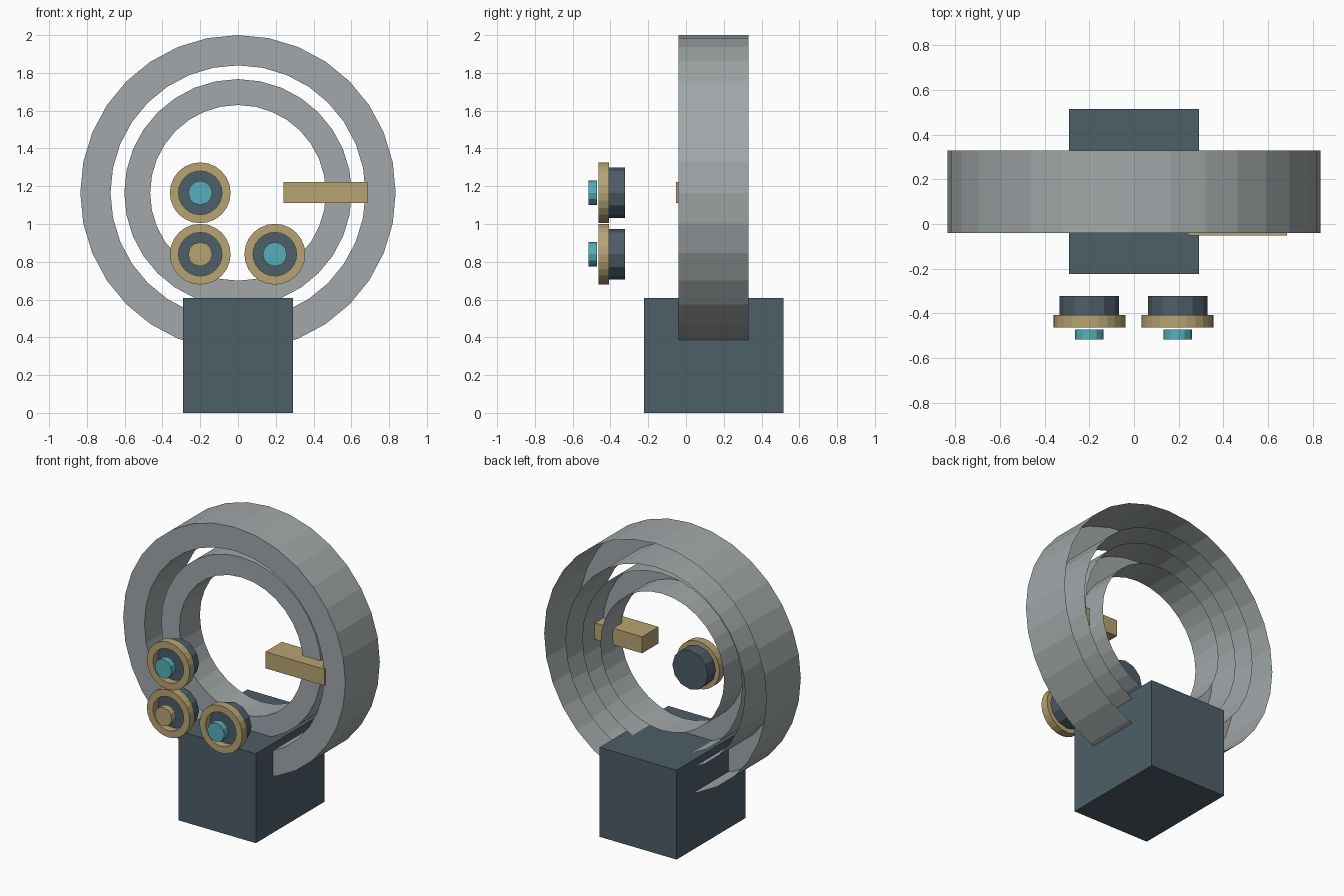
import bpy, bmesh
from math import sin, cos, pi

cube = bpy.data.objects.get("Cube")
if cube:
    bpy.data.objects.remove(cube, do_unlink=True)


def material(name, rgb):
    m = bpy.data.materials.new(name)
    m.use_nodes = True
    m.diffuse_color = (*rgb, 1)
    bsdf = next(n for n in m.node_tree.nodes if n.type == 'BSDF_PRINCIPLED')
    bsdf.inputs["Base Color"].default_value = (*rgb, 1)
    return m


GREY = material("ring grey", (0.36, 0.39, 0.40))
SLATE = material("dark slate", (0.075, 0.112, 0.14))
BRASS = material("pale brass", (0.47, 0.37, 0.165))
TEAL = material("teal", (0.09, 0.43, 0.49))


def finish(name, bm, mat, location=(0, 0, 0)):
    mesh = bpy.data.meshes.new(name)
    bm.to_mesh(mesh)
    bm.free()
    mesh.materials.append(mat)
    obj = bpy.data.objects.new(name, mesh)
    obj.location = location
    bpy.context.collection.objects.link(obj)
    return obj


def block(name, lo, hi, mat):
    bm = bmesh.new()
    bmesh.ops.create_cube(bm, size=1)
    for v in bm.verts:
        for i in range(3):
            v.co[i] = hi[i] if v.co[i] > 0 else lo[i]
    return finish(name, bm, mat)


def lathe(name, profile, sides, mat, x=0, z=0, closed=False, caps=False):
    """Turn (radius, y) points around the y axis, first vertex on top."""
    bm = bmesh.new()
    loops = []
    for r, y in profile:
        angles = [2 * pi * k / sides for k in range(sides)]
        loops.append([bm.verts.new((r * sin(a), y, r * cos(a))) for a in angles])
    pairs = list(zip(loops, loops[1:]))
    if closed:
        pairs.append((loops[-1], loops[0]))
    for a, b in pairs:
        for k in range(sides):
            n = (k + 1) % sides
            bm.faces.new((a[k], a[n], b[n], b[k]))
    if caps:
        bm.faces.new(loops[0][::-1])
        bm.faces.new(loops[-1])
    return finish(name, bm, mat, (x, 0, z))


def hoop(name, outer, inner, front, back):
    """Channel-shaped hoop, open at the back."""
    profile = [(outer, back), (outer, front), (inner, front), (inner, back)]
    return lathe(name, profile, 32, GREY, z=1.165)


# Pedestal, two nested hoops and the side arm
block("pedestal", (-0.29, -0.223, 0), (0.29, 0.515, 0.607), SLATE)
hoop("outer_hoop", 0.835, 0.675, -0.04, 0.33)
hoop("inner_hoop", 0.602, 0.465, 0.035, 0.255)
block("side_arm", (0.242, -0.052, 1.11), (0.685, 0.125, 1.222), BRASS)

# Three round knobs: body, rim and cap
knobs = [("upper", -0.2, 1.165, TEAL),
         ("lower", -0.2, 0.84, BRASS),
         ("side", 0.195, 0.84, TEAL)]
for label, x, z, cap in knobs:
    lathe(label + "_knob_body", [(0.133, -0.322), (0.133, -0.412)], 12, SLATE, x, z, caps=True)
    rim = [(0.161, -0.408), (0.161, -0.463), (0.115, -0.463), (0.115, -0.408)]
    lathe(label + "_knob_rim", rim, 24, BRASS, x, z, closed=True)
    lathe(label + "_knob_cap", [(0.064, -0.472), (0.064, -0.517)], 12, cap, x, z, caps=True)
